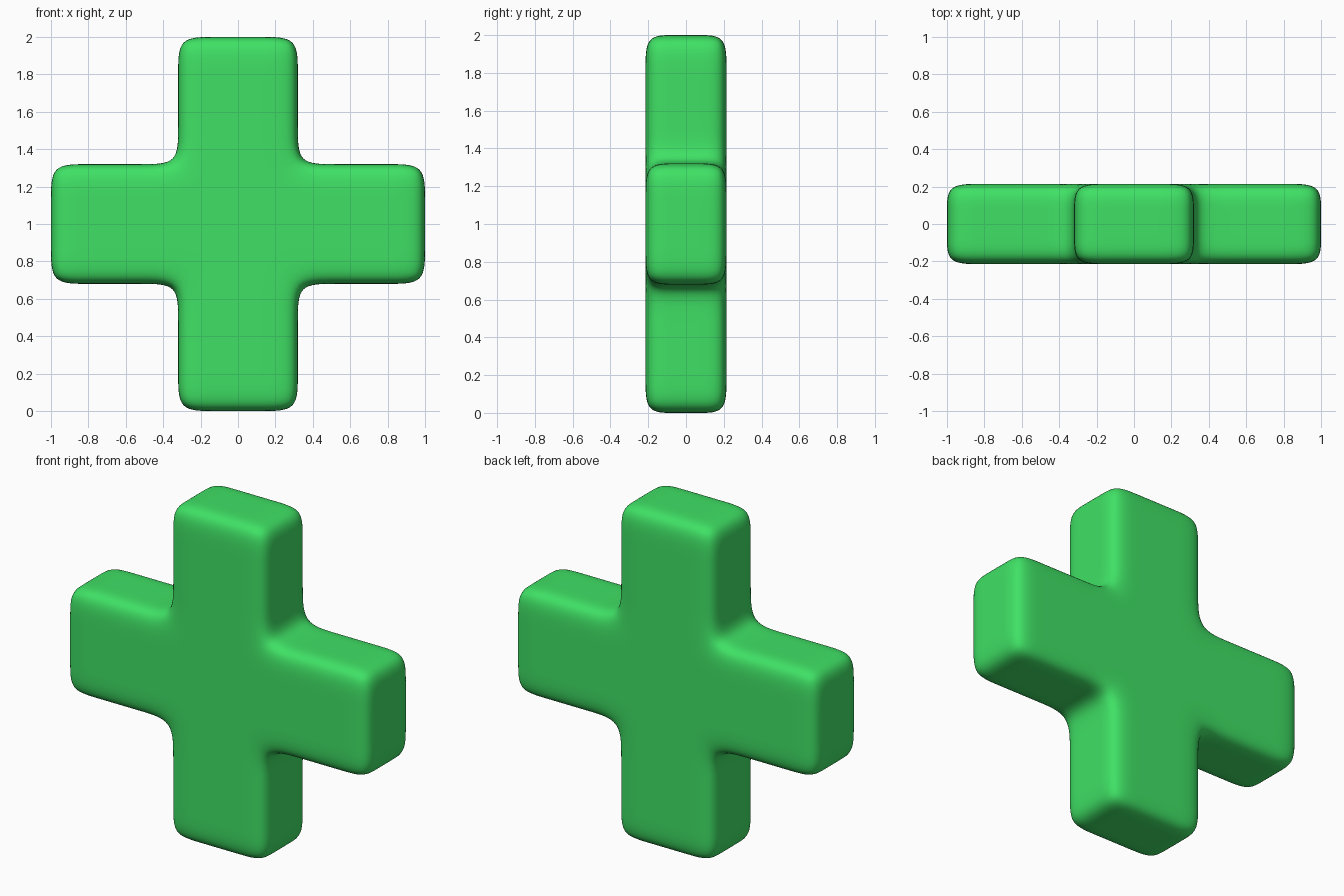
import bpy, bmesh

if "Cube" in bpy.data.objects:
    bpy.data.objects.remove(bpy.data.objects["Cube"])

HALF, ARM, DEPTH = 1.0, 0.32, 0.215     # arm length, arm half width, half thickness
R, RY = 0.18, 0.14                      # spacing of the loops that round the edges


def mirrored(values):
    return [-v for v in reversed(values)] + values


lines = mirrored([ARM - R, ARM, ARM + R, HALF - R, HALF])
layers = mirrored([DEPTH - RY, DEPTH])


def in_cross(i, k):
    """True when grid cell (i, k) lies inside the plus outline."""
    n = len(lines) - 1
    if not (0 <= i < n and 0 <= k < n):
        return False
    mid = [(lines[a] + lines[a + 1]) / 2 for a in (i, k)]
    return min(abs(mid[0]), abs(mid[1])) < ARM


bm = bmesh.new()
grid = {}


def vert(i, j, k):
    if (i, j, k) not in grid:
        grid[i, j, k] = bm.verts.new((lines[i], layers[j], lines[k] + HALF))
    return grid[i, j, k]


def face(*keys):
    bm.faces.new([vert(*key) for key in keys])


# Plus-shaped cage: front and back caps, then walls around the outline
last = len(layers) - 1
for i in range(len(lines) - 1):
    for k in range(len(lines) - 1):
        if not in_cross(i, k):
            continue
        for j in (0, last):
            face((i, j, k), (i + 1, j, k), (i + 1, j, k + 1), (i, j, k + 1))
        for di, dk, a, b in ((-1, 0, (i, k), (i, k + 1)),
                             (1, 0, (i + 1, k), (i + 1, k + 1)),
                             (0, -1, (i, k), (i + 1, k)),
                             (0, 1, (i, k + 1), (i + 1, k + 1))):
            if not in_cross(i + di, k + dk):
                for j in range(last):
                    face((a[0], j, a[1]), (b[0], j, b[1]),
                         (b[0], j + 1, b[1]), (a[0], j + 1, a[1]))
bmesh.ops.recalc_face_normals(bm, faces=bm.faces[:])
for f in bm.faces:
    f.smooth = True

mesh = bpy.data.meshes.new("plus_block")
bm.to_mesh(mesh)
bm.free()
plus = bpy.data.objects.new("plus_block", mesh)
bpy.context.collection.objects.link(plus)

# Soft rounded edges
sub = plus.modifiers.new("soft_edges", 'SUBSURF')
sub.levels = sub.render_levels = 3

green = bpy.data.materials.new("green")
green.diffuse_color = (0.05, 0.75, 0.13, 1)
green.use_nodes = True
green.node_tree.nodes["Principled BSDF"].inputs["Base Color"].default_value = green.diffuse_color
mesh.materials.append(green)
